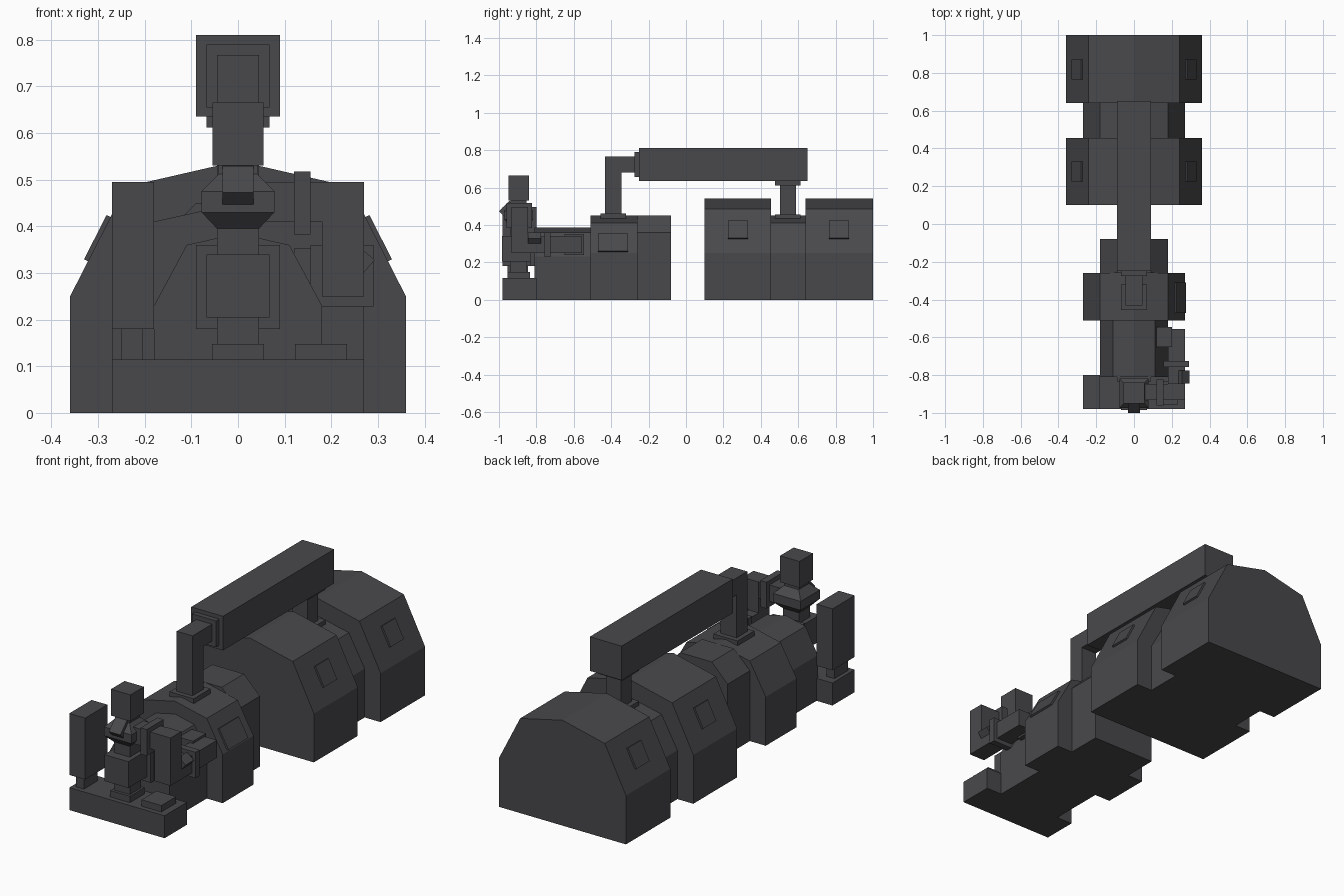
import bpy, bmesh, math
from mathutils import Matrix

if "Cube" in bpy.data.objects:
    bpy.data.objects.remove(bpy.data.objects["Cube"])

metal = bpy.data.materials.new("dark grey metal")
metal.diffuse_color = (0.066, 0.064, 0.071, 1)
metal.use_nodes = True
metal.node_tree.nodes["Principled BSDF"].inputs["Base Color"].default_value = metal.diffuse_color


def finish(name, bm):
    bmesh.ops.recalc_face_normals(bm, faces=bm.faces[:])
    me = bpy.data.meshes.new(name)
    bm.to_mesh(me)
    bm.free()
    me.materials.append(metal)
    ob = bpy.data.objects.new(name, me)
    bpy.context.collection.objects.link(ob)
    return ob


def box(name, x, y, z):
    """Box given by its (min, max) range on each axis."""
    bm = bmesh.new()
    bmesh.ops.create_cube(bm, size=1)
    for v in bm.verts:
        for i, (a, b) in enumerate((x, y, z)):
            v.co[i] = (a + b) / 2 + v.co[i] * (b - a)
    return finish(name, bm)


def tilted(name, centre, size, axis, angle):
    """Box turned about one axis."""
    bm = bmesh.new()
    bmesh.ops.create_cube(bm, size=1)
    m = (Matrix.Translation(centre) @ Matrix.Rotation(angle, 4, axis)
         @ Matrix.Diagonal((*size, 1)))
    bmesh.ops.transform(bm, matrix=m, verts=bm.verts[:])
    return finish(name, bm)


def hull(name, half, y0, y1):
    """Half profile (x, z), mirrored and extruded along y."""
    pts = half + [(-x, z) for x, z in reversed(half) if x > 0]
    bm = bmesh.new()
    f = bm.faces.new([bm.verts.new((x, y0, z)) for x, z in pts])
    g = bmesh.ops.extrude_face_region(bm, geom=[f])["geom"]
    vs = [v for v in g if isinstance(v, bmesh.types.BMVert)]
    bmesh.ops.translate(bm, verts=vs, vec=(0, y1 - y0, 0))
    return finish(name, bm)


def hatch(name, side, p0, p1, z0, z1, y0, y1):
    """Thin plate lying on a sloped shoulder running from p0 up to p1."""
    dx, dz = p1[0] - p0[0], p1[1] - p0[1]
    zm = (z0 + z1) / 2
    xm = p0[0] + dx * (zm - p0[1]) / dz
    ang = math.atan2(dx, dz)
    length = (z1 - z0) / math.cos(ang)
    tilted(name, (side * xm, (y0 + y1) / 2, zm), (0.019, y1 - y0, length), 'Y', side * ang)


# Hull sections
big = [(0.36, 0), (0.36, 0.25), (0.24, 0.485), (0, 0.54)]
mid = [(0.27, 0), (0.27, 0.25), (0.18, 0.41), (0, 0.45)]
slim = [(0.18, 0), (0.18, 0.23), (0.11, 0.36), (0, 0.385)]
tail = [(0.18, 0), (0.18, 0.36), (0.09, 0.45)]
hull("rear_tank_back", big, 0.64, 1.0)
hull("rear_tank_waist", mid, 0.455, 0.64)
hull("rear_tank_front", big, 0.1, 0.455)
hull("front_tank_tail", tail, -0.26, -0.08)
hull("front_tank_body", mid, -0.51, -0.26)
hull("front_tank_nose", slim, -0.81, -0.51)

# Side hatches
for s in (-1, 1):
    for y in (0.225, 0.765):
        hatch("tank_hatch", s, big[1], big[2], 0.325, 0.42, y, y + 0.107)
hatch("front_hatch", 1, mid[1], mid[2], 0.255, 0.35, -0.47, -0.31)

# Overhead duct with rear post and front elbow
box("overhead_duct", (-0.09, 0.09), (-0.25, 0.65), (0.635, 0.81))
box("rear_post", (-0.043, 0.043), (0.503, 0.587), (0.43, 0.64))
box("rear_post_foot", (-0.068, 0.068), (0.477, 0.613), (0.41, 0.457))
box("rear_post_cap", (-0.068, 0.068), (0.477, 0.613), (0.612, 0.64))
box("front_post", (-0.045, 0.045), (-0.432, -0.345), (0.42, 0.767))
box("front_post_foot", (-0.068, 0.068), (-0.456, -0.32), (0.41, 0.46))
box("duct_elbow", (-0.045, 0.045), (-0.35, -0.26), (0.68, 0.767))
box("duct_flange", (-0.068, 0.068), (-0.275, -0.245), (0.655, 0.79))

# Front platform and foot pads
box("front_platform", (-0.27, 0.27), (-0.98, -0.8), (0, 0.115))
for x in (0, 0.178):
    box("foot_pad", (x - 0.056, x + 0.056), (-0.955, -0.835), (0.11, 0.148))

# Left canister on its post
box("left_canister", (-0.27, -0.18), (-0.98, -0.8), (0.18, 0.495))
box("left_canister_post", (-0.25, -0.205), (-0.955, -0.845), (0.11, 0.19))

# Central valve: horizontal pipe, column, collar, nozzle and head
box("centre_flange", (-0.09, 0.09), (-0.835, -0.8), (0.18, 0.36))
box("centre_pipe", (-0.068, 0.068), (-0.985, -0.82), (0.205, 0.34))
box("centre_column", (-0.045, 0.045), (-0.94, -0.85), (0.14, 0.40))
bm = bmesh.new()
rings = []
for z, r in ((0.395, 0.045), (0.43, 0.078), (0.475, 0.078), (0.512, 0.042)):
    rings.append([bm.verts.new((a * r, -0.895 + b * r, z))
                  for a, b in ((-1, -1), (1, -1), (1, 1), (-1, 1))])
for lo, hi in zip(rings, rings[1:]):
    for i in range(4):
        j = (i + 1) % 4
        bm.faces.new((lo[i], lo[j], hi[j], hi[i]))
bm.faces.new(rings[0])
bm.faces.new(rings[-1])
finish("valve_collar", bm)
tilted("collar_nozzle", (0, -0.957, 0.487), (0.066, 0.04, 0.08), 'X', -math.pi / 4)
box("valve_neck", (-0.042, 0.042), (-0.937, -0.853), (0.5, 0.535))
box("valve_head", (-0.055, 0.055), (-0.95, -0.84), (0.53, 0.665))

# Right pipe: out of the collar, down, then back into a block
box("right_pipe_arm", (0.04, 0.2), (-0.932, -0.848), (0.41, 0.495))
box("right_pipe_flange", (0.12, 0.155), (-0.96, -0.823), (0.383, 0.518))
box("right_pipe_drop", (0.18, 0.27), (-0.932, -0.845), (0.25, 0.495))
box("right_pipe_return", (0.18, 0.27), (-0.86, -0.73), (0.25, 0.337))
tilted("right_pipe_knob", (0.258, -0.81, 0.325), (0.05, 0.068, 0.05), 'Y', math.radians(40))
box("return_flange", (0.155, 0.29), (-0.757, -0.724), (0.228, 0.36))
box("return_block", (0.18, 0.27), (-0.73, -0.555), (0.25, 0.34))
box("return_block_inner", (0.12, 0.2), (-0.65, -0.545), (0.24, 0.352))
